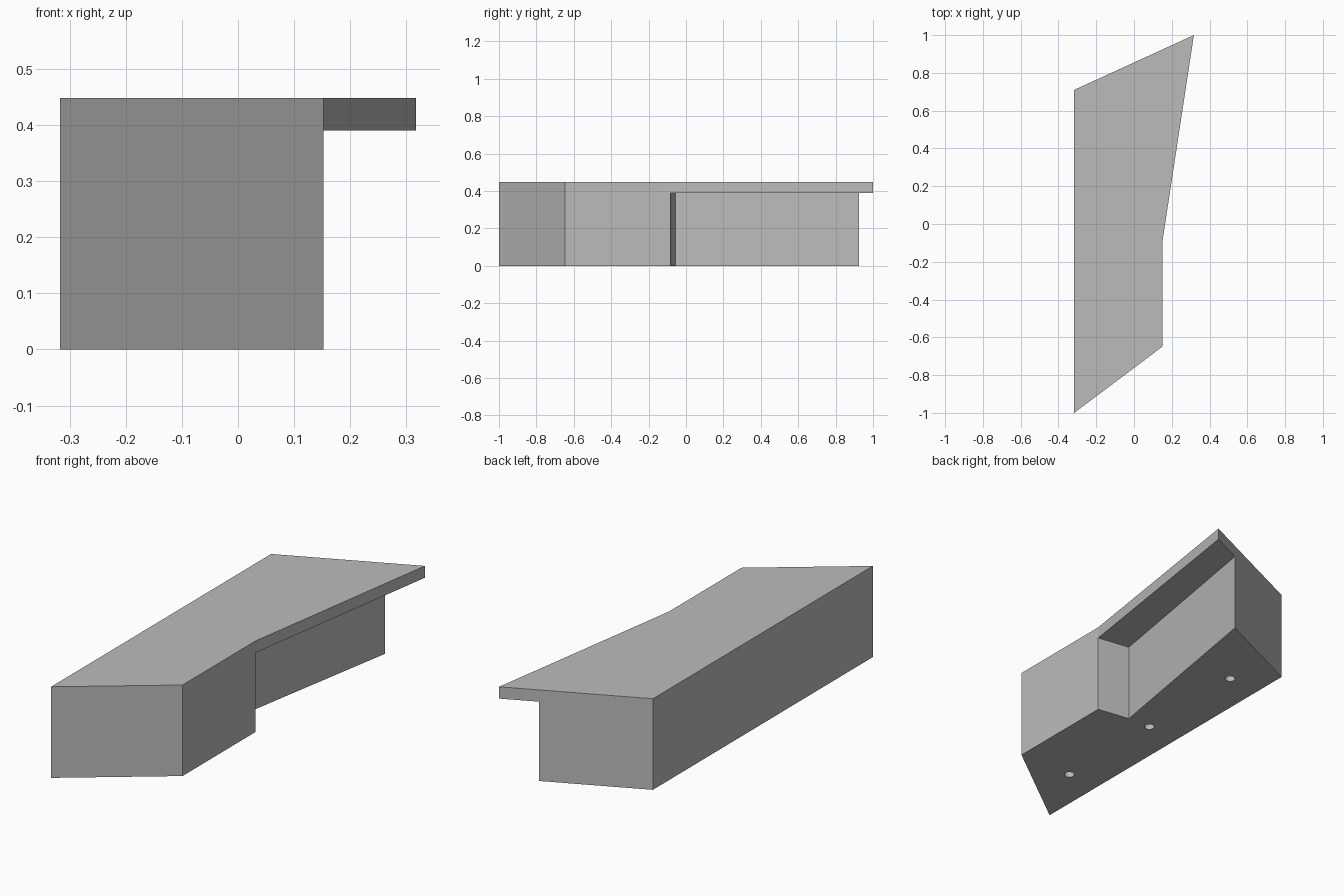
import bpy
import bmesh
from mathutils import Vector

cube = bpy.data.objects.get("Cube")
if cube:
    bpy.data.objects.remove(cube, do_unlink=True)

HEIGHT = 0.448
LEDGE = 0.39

grey = bpy.data.materials.new("plain grey")
grey.use_nodes = True
colour = (0.5, 0.5, 0.5, 1)
grey.diffuse_color = colour
grey.node_tree.nodes["Principled BSDF"].inputs["Base Color"].default_value = colour


def prism(name, outline, bottom, top):
    """Extrude a flat outline between two heights."""
    bm = bmesh.new()
    face = bm.faces.new([bm.verts.new((p[0], p[1], bottom)) for p in outline])
    walls = bmesh.ops.extrude_face_region(bm, geom=[face])["geom"]
    verts = [v for v in walls if isinstance(v, bmesh.types.BMVert)]
    bmesh.ops.translate(bm, verts=verts, vec=(0, 0, top - bottom))
    bmesh.ops.recalc_face_normals(bm, faces=bm.faces)
    mesh = bpy.data.meshes.new(name)
    bm.to_mesh(mesh)
    bm.free()
    mesh.materials.append(grey)
    obj = bpy.data.objects.new(name, mesh)
    bpy.context.collection.objects.link(obj)
    return obj


def cut(target, cutter):
    """Subtract the cutter from the target, then remove the cutter."""
    cutter.hide_render = True
    mod = target.modifiers.new("cut", "BOOLEAN")
    mod.operation = "DIFFERENCE"
    mod.solver = "EXACT"
    mod.object = cutter
    bpy.context.view_layer.objects.active = target
    bpy.ops.object.modifier_apply(modifier=mod.name)
    bpy.data.objects.remove(cutter, do_unlink=True)


# Full-height block with a bent right edge
bend = Vector((0.152, -0.083))
block = prism("angled_block", [(-0.317, -1), (0.152, -0.648), bend,
                               (0.317, 1), (-0.317, 0.71)], 0, HEIGHT)

# Recess beneath the overhanging ledge
inner = Vector((-0.016, -0.057))
back = Vector((0.152, 0.927))
near = bend + (bend - inner) * 3
far = back + (back - inner) * 0.3
cut(block, prism("recess_cutter", [inner, near, (0.8, 1.3), far], -0.1, LEDGE))

# Three round screw holes in the underside
for y in (-0.645, -0.055, 0.54):
    bpy.ops.mesh.primitive_cylinder_add(vertices=32, radius=0.024, depth=0.5,
                                        location=(-0.141, y, 0))
    cut(block, bpy.context.object)

# Smooth hole walls, crisp block edges
bpy.ops.object.select_all(action="DESELECT")
block.select_set(True)
bpy.context.view_layer.objects.active = block
bpy.ops.object.shade_smooth_by_angle(angle=0.5)
